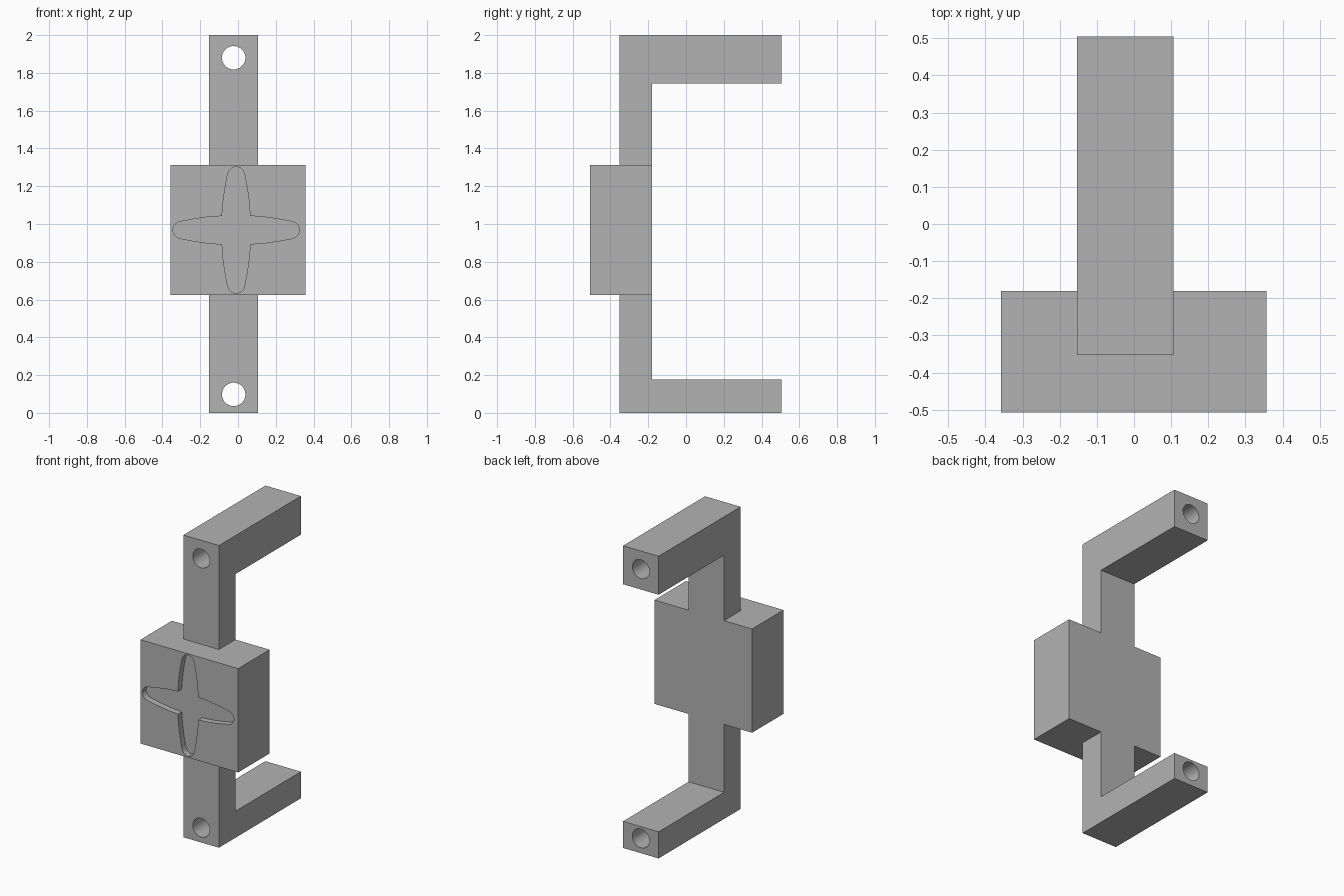
import bpy
import bmesh
from math import radians, pi
from mathutils import Matrix, Vector

cube = bpy.data.objects.get("Cube")
if cube:
    bpy.data.objects.remove(cube, do_unlink=True)

GREY = (0.45, 0.45, 0.45, 1.0)
grey = bpy.data.materials.new("plain grey")
grey.use_nodes = True
grey.diffuse_color = GREY
grey.node_tree.nodes["Principled BSDF"].inputs["Base Color"].default_value = GREY

# Shared dimensions
LEFT, RIGHT = -0.153, 0.107
FRONT, BACK, TIP = -0.352, -0.18, 0.505
BLOCK_FRONT, BLOCK_LOW, BLOCK_HIGH = -0.508, 0.625, 1.312


def prism(name, points, direction):
    """Extrude a closed outline along a direction."""
    bm = bmesh.new()
    face = bm.faces.new([bm.verts.new(p) for p in points])
    grown = bmesh.ops.extrude_face_region(bm, geom=[face])["geom"]
    verts = [v for v in grown if isinstance(v, bmesh.types.BMVert)]
    bmesh.ops.translate(bm, verts=verts, vec=Vector(direction))
    bmesh.ops.recalc_face_normals(bm, faces=bm.faces)
    mesh = bpy.data.meshes.new(name)
    bm.to_mesh(mesh)
    bm.free()
    mesh.materials.append(grey)
    obj = bpy.data.objects.new(name, mesh)
    bpy.context.collection.objects.link(obj)
    return obj


def side_profile(name, yz, left, right):
    return prism(name, [(left, y, z) for y, z in yz], (right - left, 0, 0))


def rectangle(y0, y1, z0, z1):
    return [(y0, z0), (y1, z0), (y1, z1), (y0, z1)]


def cut(target, cutter):
    """Subtract the cutter, then discard it."""
    cutter.hide_render = True
    mod = target.modifiers.new("cut", 'BOOLEAN')
    mod.operation = 'DIFFERENCE'
    mod.solver = 'EXACT'
    mod.object = cutter
    bpy.ops.object.select_all(action='DESELECT')
    target.select_set(True)
    bpy.context.view_layer.objects.active = target
    bpy.ops.object.modifier_apply(modifier=mod.name)
    bpy.data.objects.remove(cutter, do_unlink=True)
    bpy.ops.object.shade_smooth_by_angle(angle=radians(30))


def bore(target, z):
    """Drill a round hole from front to back."""
    ring = [Matrix.Rotation(2 * pi * i / 48, 3, 'Y') @ Vector((0.062, 0, 0))
            + Vector((-0.023, FRONT - 0.1, z)) for i in range(48)]
    cut(target, prism("bore_cutter", ring, (0, TIP - FRONT + 0.2, 0)))


# Upper bracket: post and rearward arm in one piece
upper = side_profile("upper_bracket", [
    (FRONT, BLOCK_HIGH), (BACK, BLOCK_HIGH), (BACK, 1.745),
    (TIP, 1.745), (TIP, 2.0), (FRONT, 2.0)], LEFT, RIGHT)
bore(upper, 1.88)

# Lower post and arm
side_profile("lower_post", rectangle(FRONT, BACK, 0.176, BLOCK_LOW), LEFT, RIGHT)
lower = side_profile("lower_arm", rectangle(FRONT, TIP, 0, 0.176), LEFT, RIGHT)
bore(lower, 0.098)

# Central block with a shallow four-armed recess in its front
block = side_profile("central_block",
                     rectangle(BLOCK_FRONT, BACK, BLOCK_LOW, BLOCK_HIGH),
                     -0.358, 0.357)
edge = [(0.075, 0.074), (0.15, 0.069), (0.22, 0.059), (0.29, 0.046),
        (0.313, 0.039), (0.329, 0.023)]
arm = [(u, -v) for u, v in edge] + [(0.336, 0)] + [(u, v) for u, v in edge[:0:-1]]
outline = []
for quarter in range(4):
    turn = Matrix.Rotation(quarter * pi / 2, 2)
    for point in arm:
        u, v = turn @ Vector(point)
        outline.append((u - 0.01, BLOCK_FRONT - 0.05, v + 0.968))
cut(block, prism("recess_cutter", outline, (0, 0.09, 0)))
